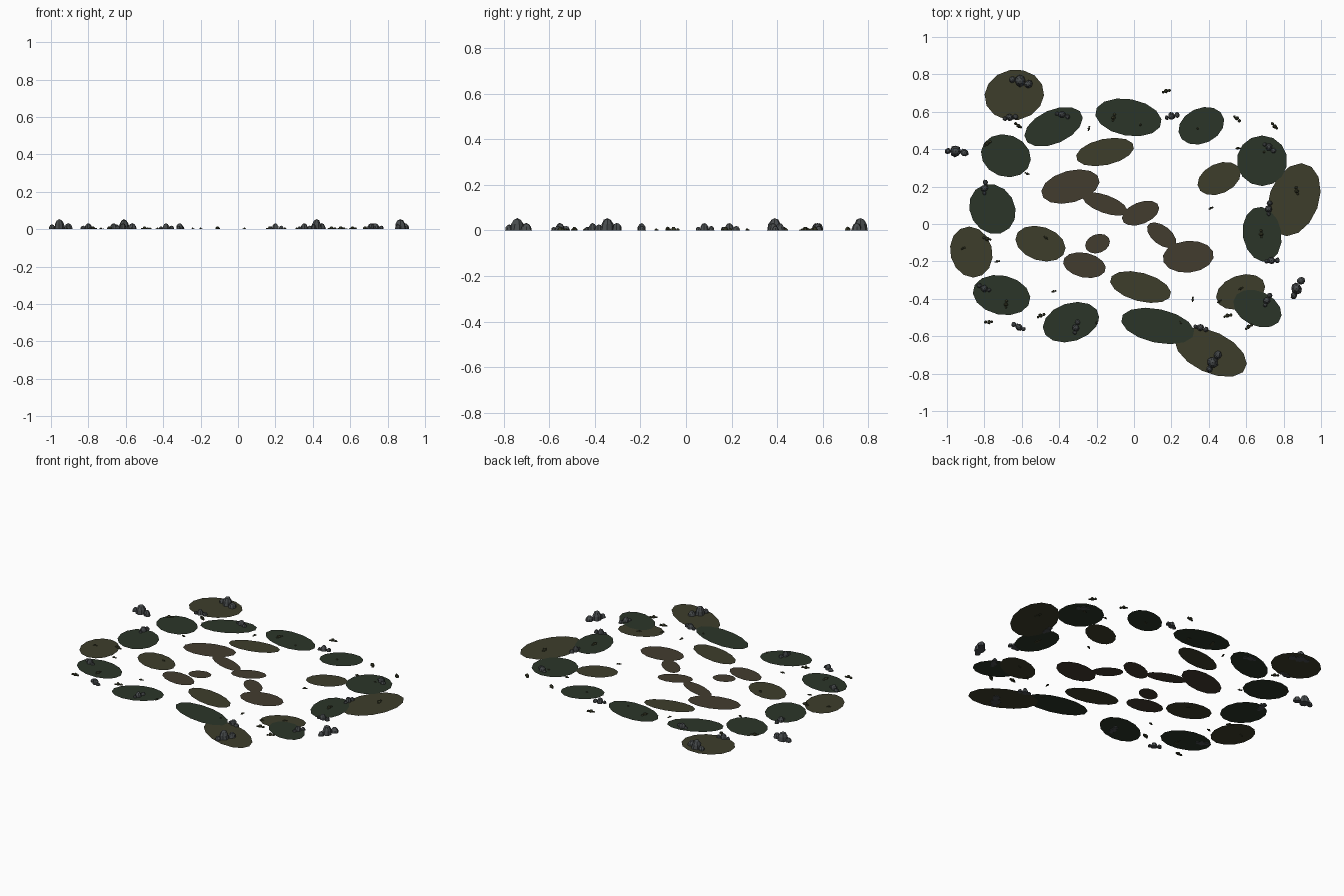
import bpy, bmesh, math, random
from mathutils import Matrix, Vector

random.seed(4)


def material(name, rgb):
    m = bpy.data.materials.new(name)
    m.diffuse_color = (*rgb, 1)
    return m


MOSS = material("dark_moss", (0.024, 0.036, 0.022))
OLIVE = material("olive_moss", (0.047, 0.047, 0.024))
EARTH = material("bare_earth", (0.055, 0.045, 0.028))
STONE = material("stone", (0.065, 0.072, 0.075))
GRIT = material("mossy_grit", (0.04, 0.043, 0.02))


def finish(bm, name, mat):
    mesh = bpy.data.meshes.new(name)
    bm.to_mesh(mesh)
    bm.free()
    mesh.materials.append(mat)
    bpy.context.collection.objects.link(bpy.data.objects.new(name, mesh))


def patches(name, mat, z, items):
    # flat elliptical ground patches: x, y, half length, half width, degrees
    for i, (x, y, a, b, deg) in enumerate(items):
        bm = bmesh.new()
        m = (Matrix.Translation((x, y, z)) @ Matrix.Rotation(math.radians(deg), 4, 'Z')
             @ Matrix.Diagonal((a, b, 1, 1)))
        bmesh.ops.create_circle(bm, cap_ends=True, segments=14, radius=1, matrix=m)
        finish(bm, f"{name}_{i + 1}", mat)


def add_rock(bm, x, y, r, h):
    # faceted dome, flat underneath, with slightly irregular outline
    vs = bmesh.ops.create_uvsphere(bm, u_segments=8, v_segments=6, radius=1)["verts"]
    turn = Matrix.Rotation(random.uniform(0, 6.3), 3, 'Z')
    for v in vs:
        k = random.uniform(0.88, 1.08)
        p = turn @ Vector((v.co.x * r * k, v.co.y * r * k * 0.9, 0))
        v.co = (x + p.x, y + p.y, max(v.co.z, 0) * h)
    bmesh.ops.dissolve_degenerate(bm, dist=1e-6, edges=bm.edges[:])


def clusters(name, mat, r, h, items):
    # one main rock with two smaller ones beside it: x, y, direction in degrees
    for i, (x, y, deg) in enumerate(items):
        bm = bmesh.new()
        add_rock(bm, x, y, r, h)
        for turn, d, s in ((0, 1.5, 0.75), (190, 1.25, 0.6)):
            t = math.radians(deg + turn)
            add_rock(bm, x + d * r * math.cos(t), y + d * r * math.sin(t), r * s, h * s * 0.8)
        finish(bm, f"{name}_{i + 1}", mat)


# Bare earth in the middle
patches("earth_patch", EARTH, 0.001, [
    (-.34, .20, .16, .085, 15), (-.155, .107, .127, .048, -20), (.035, .058, .105, .058, 22),
    (.148, -.06, .092, .05, -38), (.29, -.175, .137, .085, 5), (-.195, -.105, .068, .05, 20),
    (-.265, -.22, .116, .066, -12)])

# Olive patches
patches("olive_patch", OLIVE, 0.0025, [
    (-.64, .69, .16, .135, 10), (-.155, .385, .158, .07, 12), (-.5, -.105, .138, .09, -18),
    (.035, -.337, .168, .076, -15), (-.87, -.15, .138, .112, 105), (.41, -.685, .207, .11, -25),
    (.57, -.363, .136, .088, 20), (.855, .13, .202, .133, 70), (.455, .243, .122, .08, 25)])

# Dark moss patches around the rim
patches("moss_patch", MOSS, 0.004, [
    (-.43, .52, .166, .09, 24), (-.03, .57, .18, .098, -10), (.36, .525, .128, .094, 25),
    (-.685, .365, .136, .112, -20), (-.757, .08, .138, .12, -60), (-.708, -.38, .156, .105, -12),
    (-.337, -.525, .155, .102, 18), (.127, -.545, .2, .09, -12), (.66, -.452, .136, .092, -25),
    (.685, -.055, .148, .103, 100), (.685, .338, .135, .135, 0)])

# Large rock clusters
clusters("large_rocks", STONE, 0.032, 0.054, [
    (-.955, .39, -10), (-.61, .765, -20), (.42, -.74, 55), (.868, -.345, 60)])

# Medium rock clusters
clusters("medium_rocks", STONE, 0.021, 0.032, [
    (-.385, .585, -20), (.722, .412, -40), (-.80, .19, 80), (-.80, -.345, 150),
    (-.312, -.555, 70), (.355, -.553, -20), (.2, .577, 10), (-.665, .57, 5),
    (.735, -.195, 0), (.71, -.41, 60), (.72, .08, 80), (-.615, -.553, 150)])

# Small pebbles
clusters("pebbles", GRIT, 0.0125, 0.016, [
    (.17, .71, 10), (.55, .565, -45), (.752, .522, 130), (-.618, .525, 140),
    (-.785, .43, 30), (-.11, .568, 70), (.87, .175, 100), (-.785, -.08, 160),
    (-.685, -.43, 80), (-.775, -.525, 180), (-.5, -.49, 20), (.5, -.49, 10),
    (.612, -.55, 30), (.68, -.055, 90)])
clusters("grit", GRIT, 0.0075, 0.009, [
    (-.242, .51, 70), (.035, .53, 120), (.34, .51, 30), (-.915, -.13, 20),
    (-.732, -.2, 10), (-.2, -.528, 60), (.25, -.53, 130), (.555, .405, 0),
    (.41, .085, 20), (-.43, -.36, 10), (.313, -.405, 80), (.455, -.413, 30),
    (-.47, -.075, 140), (.57, -.345, 20), (-.57, .268, 150), (.695, .385, 0)])
